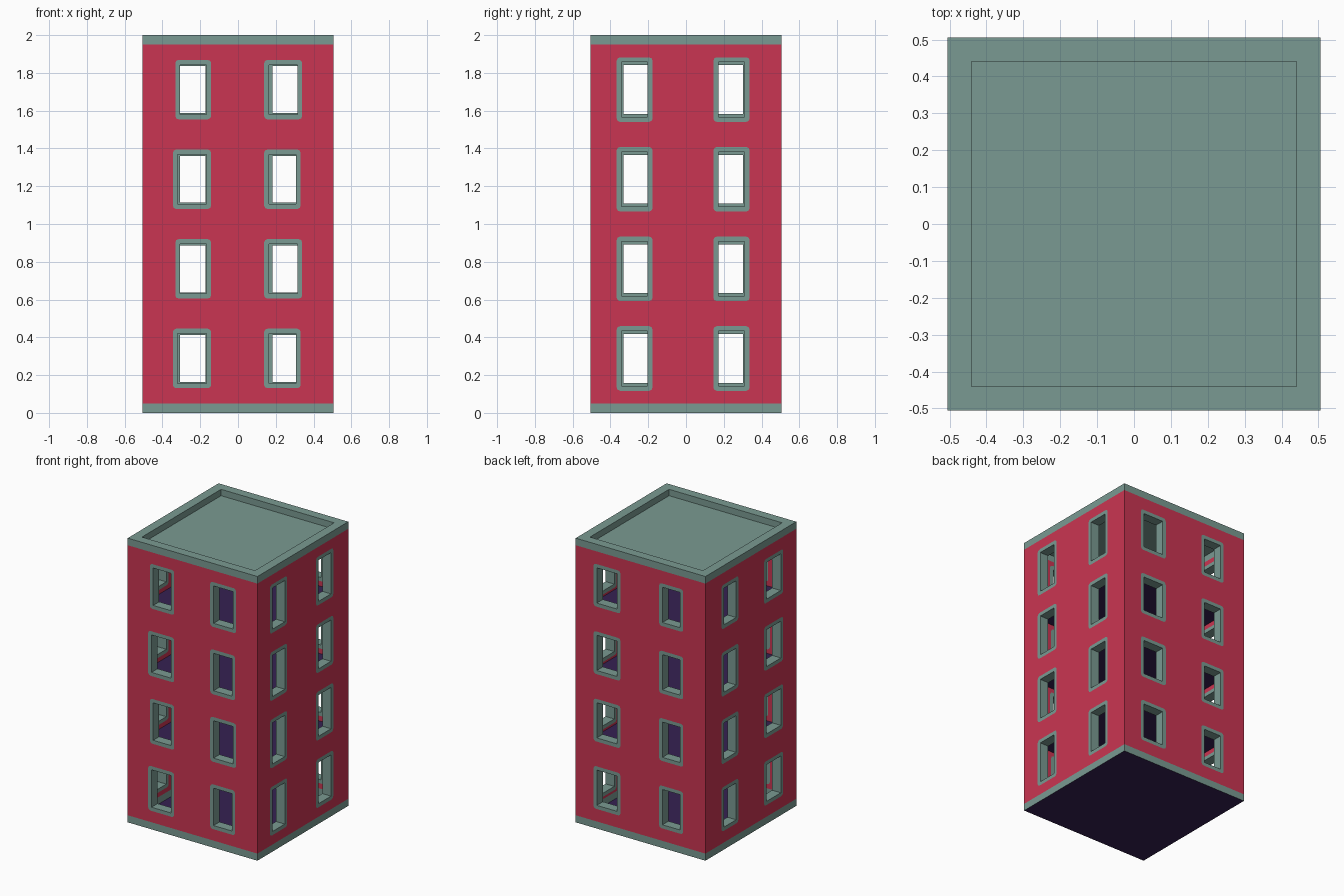
import bpy, bmesh, math
from mathutils import Matrix, Vector

if "Cube" in bpy.data.objects:
    bpy.data.objects.remove(bpy.data.objects["Cube"])

OUT, INN = 0.505, 0.44            # outer and inner half width of the walls
STOREY, BAND, TRIM = 0.475, 0.05, 0.026
GAP = 0.0012                      # frames stand just proud of the wall


def lin(c):
    return c / 12.92 if c <= 0.04045 else ((c + 0.055) / 1.055) ** 2.4


def material(name, r, g, b):
    m = bpy.data.materials.new(name)
    m.diffuse_color = (lin(r / 255), lin(g / 255), lin(b / 255), 1)
    m.use_nodes = True
    m.node_tree.nodes["Principled BSDF"].inputs["Base Color"].default_value = m.diffuse_color
    return m


RED = material("red wall", 202, 53, 82)
GREEN = material("grey green trim", 122, 154, 146)
PURPLE = material("dark purple floor", 54, 33, 82)


def finish(bm, name, *mats):
    bmesh.ops.remove_doubles(bm, verts=bm.verts, dist=1e-5)
    me = bpy.data.meshes.new(name)
    bm.to_mesh(me)
    bm.free()
    for m in mats:
        me.materials.append(m)
    ob = bpy.data.objects.new(name, me)
    bpy.context.collection.objects.link(ob)
    return ob


def face(bm, rot, pts, flip=False):
    vs = [bm.verts.new(rot @ Vector(p)) for p in pts]
    return bm.faces.new(vs[::-1] if flip else vs)


def rect(u0, u1, v0, v1):
    return [(u0, v0), (u1, v0), (u1, v1), (u0, v1)]


def at(pts, depth):
    """2D points on the front facade, depth measured outward from the centre."""
    return [(u, -depth, v) for u, v in pts]


def ring(bm, rot, outer, inner, depth, flip=False):
    for i in range(4):
        j = (i + 1) % 4
        face(bm, rot, at([outer[i], outer[j], inner[j], inner[i]], depth), flip)


def rounded(u0, u1, v0, v1, r=0.018):
    """One short arc of points for each corner."""
    centres = rect(u0 + r, u1 - r, v0 + r, v1 - r)
    return [[(c[0] + r * math.cos(a), c[1] + r * math.sin(a))
             for a in (math.pi + (i + t / 2) * math.pi / 2 for t in range(3))]
            for i, c in enumerate(centres)]


def frame(bm, rot, win, hole):
    arcs = rounded(*win)
    for depth, flip in ((OUT + GAP, False), (INN - GAP, True)):
        for i in range(4):
            j = (i + 1) % 4
            face(bm, rot, at(arcs[i] + [hole[i]], depth), flip)
            face(bm, rot, at([arcs[i][-1], arcs[j][0], hole[j], hole[i]], depth), flip)
    for i in range(4):            # reveal through the wall
        a, b = hole[i], hole[(i + 1) % 4]
        face(bm, rot, at([a, b], OUT + GAP) + at([b, a], INN - GAP))


def box(name, half, z0, z1, mat):
    bm = bmesh.new()
    bmesh.ops.create_cube(bm, size=1, matrix=Matrix.Translation((0, 0, (z0 + z1) / 2))
                          @ Matrix.Diagonal((2 * half, 2 * half, z1 - z0, 1)))
    return finish(bm, name, mat)


# Per facade: left window span, right window span, window height
sides = {
    "front": ((-0.332, -0.142), (0.138, 0.332), 0.315),
    "right": ((-0.367, -0.177), (0.145, 0.337), 0.342),
    "back": ((-0.366, -0.156), (0.145, 0.333), 0.300),
    "left": ((-0.328, -0.140), (0.145, 0.357), 0.310),
}

trim = bmesh.new()
for k, (side, (lspan, rspan, height)) in enumerate(sides.items()):
    rot = Matrix.Rotation(k * math.pi / 2, 3, 'Z')
    wall, frames = bmesh.new(), bmesh.new()
    for row in range(4):
        z0 = BAND + row * STOREY
        zc = 0.288 + row * 0.4745
        for s, span in ((-1, lspan), (1, rspan)):
            u0, u1 = span
            # front windows alternate slightly in width
            if side == "front" and (row % 2 == 0) == (s < 0):
                u0, u1 = (u0 - 0.013, u1) if s < 0 else (u0, u1 + 0.008)
            win = (u0, u1, zc - height / 2, zc + height / 2)
            hole = rect(u0 + TRIM, u1 - TRIM, win[2] + TRIM, win[3] - TRIM)
            lo, hi = sorted((0, s * OUT))
            ring(wall, rot, rect(lo, hi, z0, z0 + STOREY), hole, OUT)
            lo, hi = sorted((0, s * INN))
            ring(wall, rot, rect(lo, hi, z0 + BAND, z0 + STOREY - BAND), hole, INN, True)
            frame(frames, rot, win, hole)
    finish(wall, side + "_wall", RED)
    finish(frames, side + "_window_frames", GREEN)

    # Base band, cornice band, inner skirting bands and parapet
    for z in (0, 2 - BAND):
        face(trim, rot, at(rect(-OUT, OUT, z, z + BAND), OUT))
    for z in (BAND, 2 - 2 * BAND, 2 - BAND):
        face(trim, rot, at(rect(-INN, INN, z, z + BAND), INN), True)
    face(trim, rot, [(-OUT, -OUT, 2), (OUT, -OUT, 2), (INN, -INN, 2), (-INN, -INN, 2)])
finish(trim, "trim_bands", GREEN)

# Underside, floors and roof
bm = bmesh.new()
eye = Matrix.Identity(3)
face(bm, eye, [(u, v, 0) for u, v in rect(-OUT, OUT, -OUT, OUT)], True)
face(bm, eye, [(u, v, BAND) for u, v in rect(-INN, INN, -INN, INN)])
finish(bm, "ground_floor", PURPLE)
for n in range(1, 4):
    z = BAND + n * STOREY
    box(f"floor_slab_{n}", INN, z - BAND, z + BAND, PURPLE)
box("roof", INN, 1.945, 1.955, GREEN)
